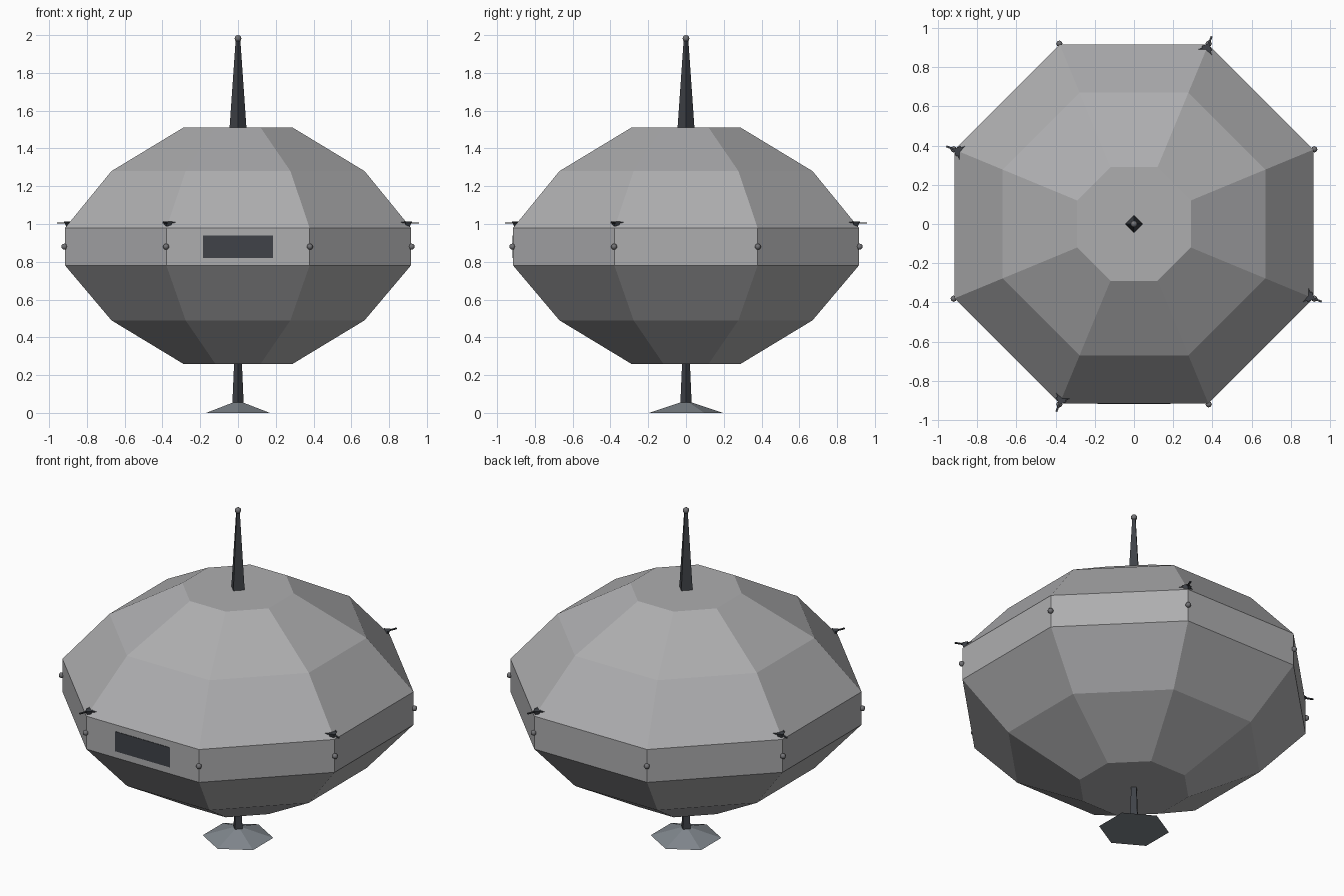
import bpy, bmesh, math
from mathutils import Matrix, Vector

if "Cube" in bpy.data.objects:
    bpy.data.objects.remove(bpy.data.objects["Cube"], do_unlink=True)


def material(name, rgb):
    m = bpy.data.materials.new(name)
    m.use_nodes = True
    m.diffuse_color = (*rgb, 1)
    m.node_tree.nodes["Principled BSDF"].inputs["Base Color"].default_value = (*rgb, 1)
    return m


hull_grey = material("hull grey", (0.42, 0.42, 0.43))
dark_metal = material("dark metal", (0.05, 0.055, 0.065))
foot_grey = material("foot blue grey", (0.22, 0.245, 0.27))
lamp_grey = material("lamp grey", (0.17, 0.17, 0.18))


def finish(name, bm, mat, smooth=False):
    bmesh.ops.recalc_face_normals(bm, faces=bm.faces)
    me = bpy.data.meshes.new(name)
    bm.to_mesh(me)
    bm.free()
    me.materials.append(mat)
    for p in me.polygons:
        p.use_smooth = smooth
    ob = bpy.data.objects.new(name, me)
    bpy.context.collection.objects.link(ob)
    return ob


def lathe(name, profile, sides, turn, mat):
    """Faceted solid of stacked polygon rings, profile = (radius, z)."""
    bm = bmesh.new()
    rings = []
    for r, z in profile:
        angles = [turn + math.tau * i / sides for i in range(sides)]
        rings.append([bm.verts.new((r * math.cos(a), r * math.sin(a), z)) for a in angles])
    for low, high in zip(rings, rings[1:]):
        for i in range(sides):
            j = (i + 1) % sides
            bm.faces.new((low[i], low[j], high[j], high[i]))
    bm.faces.new(rings[0][::-1])
    bm.faces.new(rings[-1])
    return finish(name, bm, mat)


def ball(name, place, radius, mat):
    bm = bmesh.new()
    bmesh.ops.create_uvsphere(bm, u_segments=8, v_segments=6, radius=radius,
                              matrix=Matrix.Translation(place))
    return finish(name, bm, mat, True)


def box(bm, size, place, turn=0):
    bmesh.ops.create_cube(bm, size=1, matrix=Matrix.Translation(place)
                          @ Matrix.Rotation(turn, 4, "Z") @ Matrix.Diagonal((*size, 1)))


# Octagonal hull, sized by its flat-to-flat half widths
corner = 1 / math.cos(math.pi / 8)
shape = [(0.29, 0.26), (0.67, 0.49), (0.915, 0.78), (0.915, 0.98), (0.67, 1.28), (0.29, 1.51)]
lathe("hull", [(a * corner, z) for a, z in shape], 8, math.pi / 8, hull_grey)

# Front window plate
bm = bmesh.new()
box(bm, (0.37, 0.008, 0.12), (0, -0.914, 0.88))
finish("front_window", bm, dark_metal)

# Mast with tip ball, lower strut and hexagonal foot
lathe("mast", [(0.045, 1.505), (0.012, 1.98)], 4, 0, dark_metal)
ball("mast_tip", (0, 0, 1.982), 0.018, lamp_grey)
lathe("strut", [(0.03, 0.05), (0.02, 0.28)], 4, 0, dark_metal)
lathe("foot", [(0.195, 0), (0.03, 0.055)], 6, math.pi / 2, foot_grey)

# Lamps on every corner, small vanes on every second corner
for i in range(8):
    a = math.pi / 8 + i * math.pi / 4
    out = Vector((math.cos(a), math.sin(a), 0))
    ball(f"corner_lamp_{i + 1}", out * 0.995 + Vector((0, 0, 0.88)), 0.016, lamp_grey)
    if i % 2:
        bm = bmesh.new()
        # upturned wedge body
        bmesh.ops.create_cone(bm, cap_ends=True, segments=4, radius1=0.01, radius2=0.028,
                              depth=0.035, matrix=Matrix.Translation((-0.015, 0, 0.995)))
        # pointer and swept blades
        box(bm, (0.08, 0.01, 0.006), (0.01, 0, 1.006))
        for side in (-1, 1):
            box(bm, (0.05, 0.01, 0.006), (-0.025, side * 0.018, 1.008), side * -0.8)
        bm.transform(Matrix.Translation(out * 0.985) @ Matrix.Rotation(a, 4, "Z"))
        finish(f"corner_vane_{i // 2 + 1}", bm, dark_metal)
